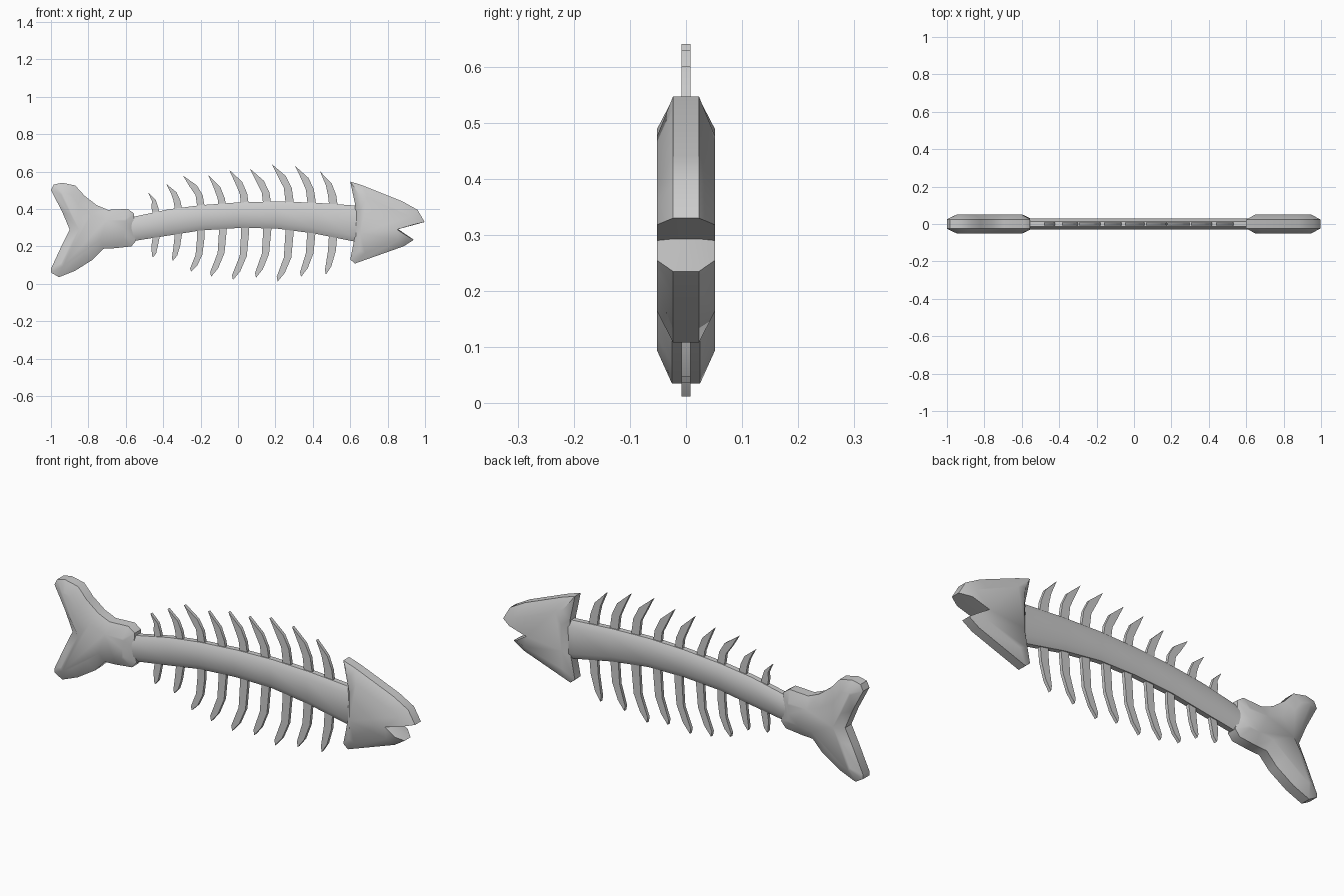
import bpy, bmesh, math


def loft(name, rings, angle=45):
    """Skin a stack of closed rings and cap both ends."""
    bm = bmesh.new()
    vr = [[bm.verts.new(p) for p in ring] for ring in rings]
    n = len(vr[0])
    for a, b in zip(vr, vr[1:]):
        for i in range(n):
            j = (i + 1) % n
            bm.faces.new((a[i], a[j], b[j], b[i]))
    bm.faces.new(vr[0])
    bm.faces.new(vr[-1])
    bmesh.ops.recalc_face_normals(bm, faces=bm.faces)
    me = bpy.data.meshes.new(name)
    bm.to_mesh(me)
    bm.free()
    ob = bpy.data.objects.new(name, me)
    bpy.context.collection.objects.link(ob)
    bpy.context.view_layer.objects.active = ob
    ob.select_set(True)
    bpy.ops.object.shade_smooth_by_angle(angle=math.radians(angle))
    ob.select_set(False)
    return ob


def bevelled_slab(name, pts, y_rim, y_face):
    """pts: rim x, z and raised face x, z; mirrored in y."""
    def rim(y):
        return [(p[0], y, p[1]) for p in pts]

    def face(y):
        return [(p[2], y, p[3]) for p in pts]
    return loft(name, [face(-y_face), rim(-y_rim), rim(y_rim), face(y_face)])


# Head with open mouth
bevelled_slab("head", [
    (.60, .547, .65, .475), (.668, .525, .69, .462), (.88, .44, .86, .39),
    (.96, .395, .925, .36), (.998, .33, .945, .318), (.855, .293, .85, .290),
    (.94, .235, .905, .255), (.885, .20, .86, .235), (.625, .108, .68, .165),
    (.60, .13, .65, .18), (.622, .24, .655, .27), (.627, .42, .655, .40),
], .023, .052)

# Forked tail
bevelled_slab("tail", [
    (-1.0, .50, -.945, .475), (-.985, .53, -.94, .485), (-.94, .54, -.925, .488),
    (-.87, .525, -.89, .475), (-.82, .47, -.855, .425), (-.755, .42, -.785, .37),
    (-.695, .395, -.705, .34), (-.59, .40, -.605, .345), (-.555, .375, -.60, .335),
    (-.562, .30, -.605, .29), (-.545, .23, -.60, .255), (-.57, .20, -.61, .245),
    (-.66, .19, -.66, .245), (-.72, .187, -.735, .235), (-.775, .13, -.805, .18),
    (-.87, .07, -.885, .12), (-.957, .035, -.935, .095), (-1.0, .06, -.945, .10),
    (-1.0, .08, -.945, .11), (-.94, .21, -.895, .225), (-.90, .29, -.85, .29),
    (-.94, .385, -.895, .37),
], .025, .052)

# Arched backbone: x, bottom z, top z
spine = [(-.60, .222, .348), (-.55, .23, .36), (-.37, .258, .398), (-.2, .285, .42),
         (0, .298, .435), (.2, .296, .44), (.4, .27, .434), (.6, .23, .42), (.64, .222, .417)]


def section(x, lo, hi):
    c = .03
    half = [(.013, lo), (.03, lo + c), (.03, hi - c), (.013, hi)]
    return [(x, y, z) for y, z in half] + [(x, -y, z) for y, z in reversed(half)]


loft("backbone", [section(*s) for s in spine])

# Crescent ribs running through the backbone: upper tip x, z, lower tip x, z
tips = [(-.48, .487, -.455, .14), (-.385, .535, -.348, .123), (-.294, .578, -.251, .064),
        (-.16, .583, -.144, .037), (-.048, .61, -.027, .02), (.064, .615, .096, .032),
        (.18, .64, .212, .012), (.305, .63, .337, .037), (.439, .60, .47, .048)]
for i, (tx, tz, bx, bz) in enumerate(tips):
    r = -.417 + .119 * i          # right edge where the rib meets the backbone
    w = .038 + .001 * i
    zt, zb = tz - .195, bz + .255
    if i < 3:
        zt, zb = tz - .12 - .02 * i, bz + .12 + .03 * i
    h, k = tz - zt, zb - bz
    outline = [(tx, tz), (tx + (r - tx) * .65, tz - h * .33), (r - .01, tz - h * .65), (r, zt),
               (r, zb), (r - .012, bz + k * .5), (bx + (r - bx) * .45, bz + k * .18), (bx, bz),
               (bx - .005, bz + k * .1), (r - w - .008, bz + k * .5), (r - w, zb),
               (r - w, zt), (r - w - .008, tz - h * .65), (tx + (r - tx) * .32, tz - h * .38)]
    loft(f"rib_{i + 1}", [[(x, y, z) for x, z in outline] for y in (-.008, .008)], 30)
